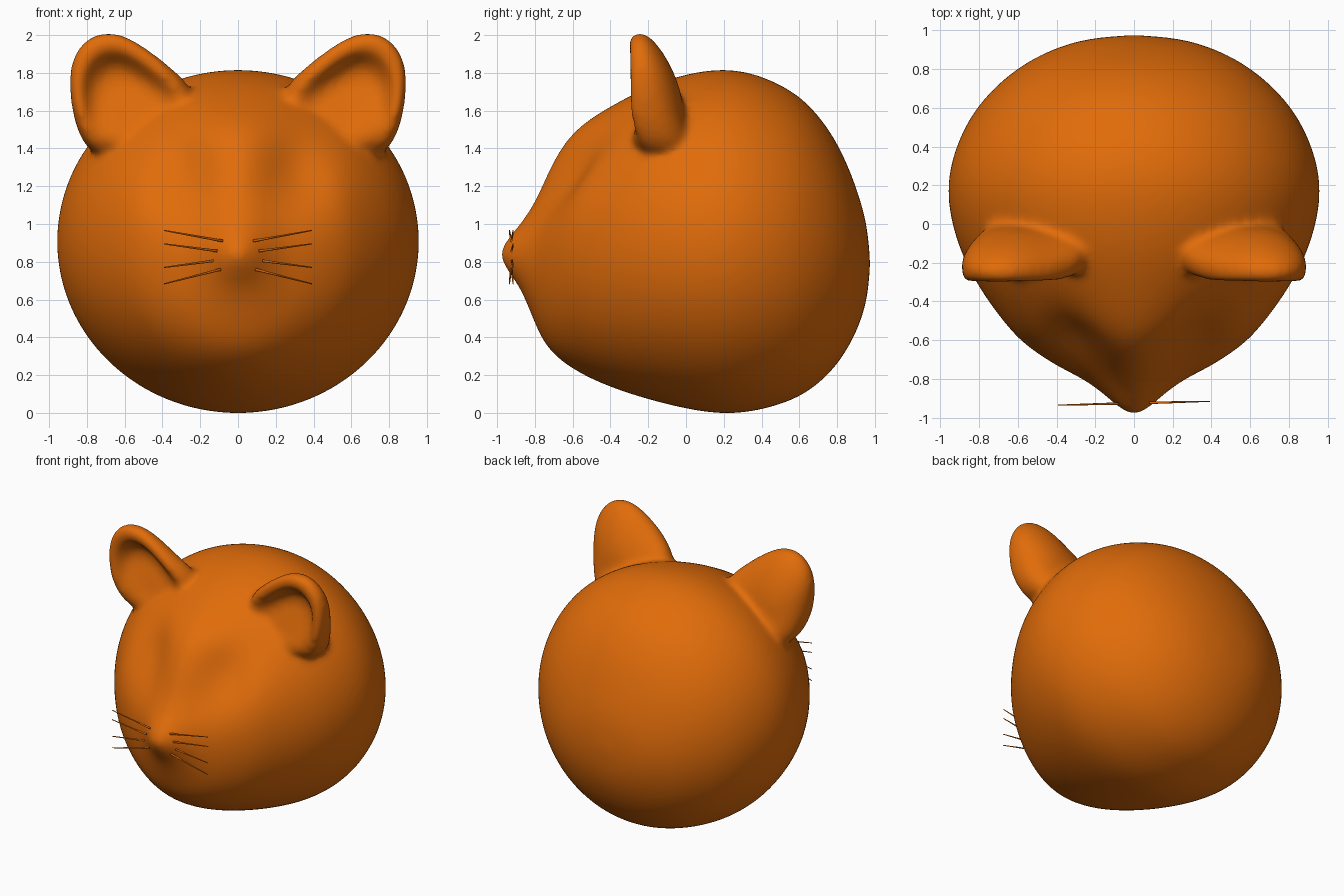
import bpy, bmesh, math
from mathutils import Vector

if "Cube" in bpy.data.objects:
    bpy.data.objects.remove(bpy.data.objects["Cube"])

mat = bpy.data.materials.new("orange")
mat.diffuse_color = (0.75, 0.15, 0.003, 1)
mat.use_nodes = True
mat.node_tree.nodes["Principled BSDF"].inputs["Base Color"].default_value = mat.diffuse_color


def make_object(name, bm):
    bmesh.ops.recalc_face_normals(bm, faces=bm.faces)
    me = bpy.data.meshes.new(name)
    bm.to_mesh(me)
    bm.free()
    me.materials.append(mat)
    me.polygons.foreach_set("use_smooth", [True] * len(me.polygons))
    ob = bpy.data.objects.new(name, me)
    bpy.context.collection.objects.link(ob)
    return ob


def loft(bm, start, rings, end):
    """Closed skin through rings of points, with a pole at both ends."""
    rows = [[bm.verts.new(p) for p in r] for r in rings]
    n = len(rows[0])
    a, b = bm.verts.new(start), bm.verts.new(end)
    for i in range(n):
        j = (i + 1) % n
        bm.faces.new((a, rows[0][j], rows[0][i]))
        bm.faces.new((b, rows[-1][i], rows[-1][j]))
        for r, s in zip(rows, rows[1:]):
            bm.faces.new((r[i], r[j], s[j], s[i]))


def dent(p):
    """Push the eye sockets back into the face."""
    x, y, z = p
    if y < -0.1:
        g = ((abs(x) - 0.31) / 0.18) ** 2 + ((z - 1.3) / 0.23) ** 2
        y += 0.14 * math.exp(-g)
    return (x, y, z)


bm = bmesh.new()

# Head: elliptical sections along y (y, half width, low z, high z)
stations = [
    (-0.968, .05, .79, .89), (-0.93, .10, .73, .94), (-0.87, .165, .655, 1.01),
    (-0.80, .26, .475, 1.12), (-0.75, .365, .37, 1.255), (-0.68, .48, .295, 1.39),
    (-0.60, .585, .24, 1.485), (-0.50, .67, .185, 1.56), (-0.35, .78, .125, 1.645),
    (-0.15, .89, .065, 1.745), (0.1, .957, .008, 1.81), (0.3, .945, .003, 1.81),
    (0.5, .87, .05, 1.735), (0.65, .77, .115, 1.635), (0.8, .61, .25, 1.44),
    (0.9, .43, .42, 1.2), (0.957, .25, .58, 1.01)]
N = 40
rings = []
for y, w, lo, hi in stations:
    # slightly enlarged to make up for the shrinkage of smoothing
    grow = 1.014
    c, h = (lo + hi) / 2, grow * (hi - lo) / 2
    rings.append([dent((grow * w * math.cos(t), y, c + h * math.sin(t)))
                  for t in (2 * math.pi * k / N for k in range(N))])
loft(bm, (0, -0.988, .84), rings, (0, 0.978, .79))

# Ears: cupped shells, outline in xz scaled about a centre over depth y
outline = [(.79, 1.36), (.86, 1.5), (.89, 1.64), (.90, 1.78), (.88, 1.90),
           (.80, 2.0), (.68, 2.035), (.55, 1.985), (.42, 1.89), (.31, 1.80),
           (.22, 1.70), (.25, 1.55), (.4, 1.42), (.6, 1.34)]
# ring scale, depth, slant of depth with height, how far low corners sink
profile = [(.4, -.02, -.12, .3), (.7, -.06, -.16, .3), (.9, -.115, -.16, .3),
           (1, -.185, -.12, .4), (.98, -.265, -.03, .5), (.90, -.31, 0, .5),
           (.78, -.30, 0, .4), (.66, -.24, .2, .1), (.5, -.215, .35, 0),
           (.3, -.22, .35, 0)]
cx, cz = .57, 1.53
for side in (1, -1):
    ear = []
    for s, y, slant, k in profile:
        ring = []
        for x, z in outline:
            px, pz = cx + s * (x - cx), cz + s * (z - cz)
            sink = k * (max(0, 1.55 - pz) + max(0, .38 - px))
            ring.append((side * px, y + slant * (pz - 1.65) + sink, pz))
        ear.append(ring)
    loft(bm, (side * cx, 0, cz), ear, (side * cx, -.25, cz))

head = make_object("head_with_ears", bm)
sub = head.modifiers.new("round", 'SUBSURF')
sub.levels = sub.render_levels = 2
rem = head.modifiers.new("fuse", 'REMESH')
rem.mode = 'VOXEL'
rem.voxel_size = 0.018
rem.use_smooth_shade = True
smo = head.modifiers.new("blend", 'SMOOTH')
smo.factor = 0.5
smo.iterations = 22

# Whiskers: four thin tapering hairs each side (root x, root z, tip z)
bm = bmesh.new()
for side in (1, -1):
    for x, z0, z1 in [(.08, .91, .966), (.11, .857, .895),
                      (.13, .805, .77), (.09, .76, .683)]:
        a = Vector((side * x, -.925 + .025 * side * x, z0))
        b = Vector((side * .392, -.925 + .025 * side * .392, z1))
        d = (b - a).normalized()
        u = d.cross(Vector((0, 1, 0))).normalized()
        v = d.cross(u)
        rr = [[c + r * (u * math.cos(t) + v * math.sin(t))
               for t in (math.pi * k / 3 for k in range(6))]
              for c, r in ((a, .007), (b, .003))]
        loft(bm, a, rr, b)
make_object("whiskers", bm)
